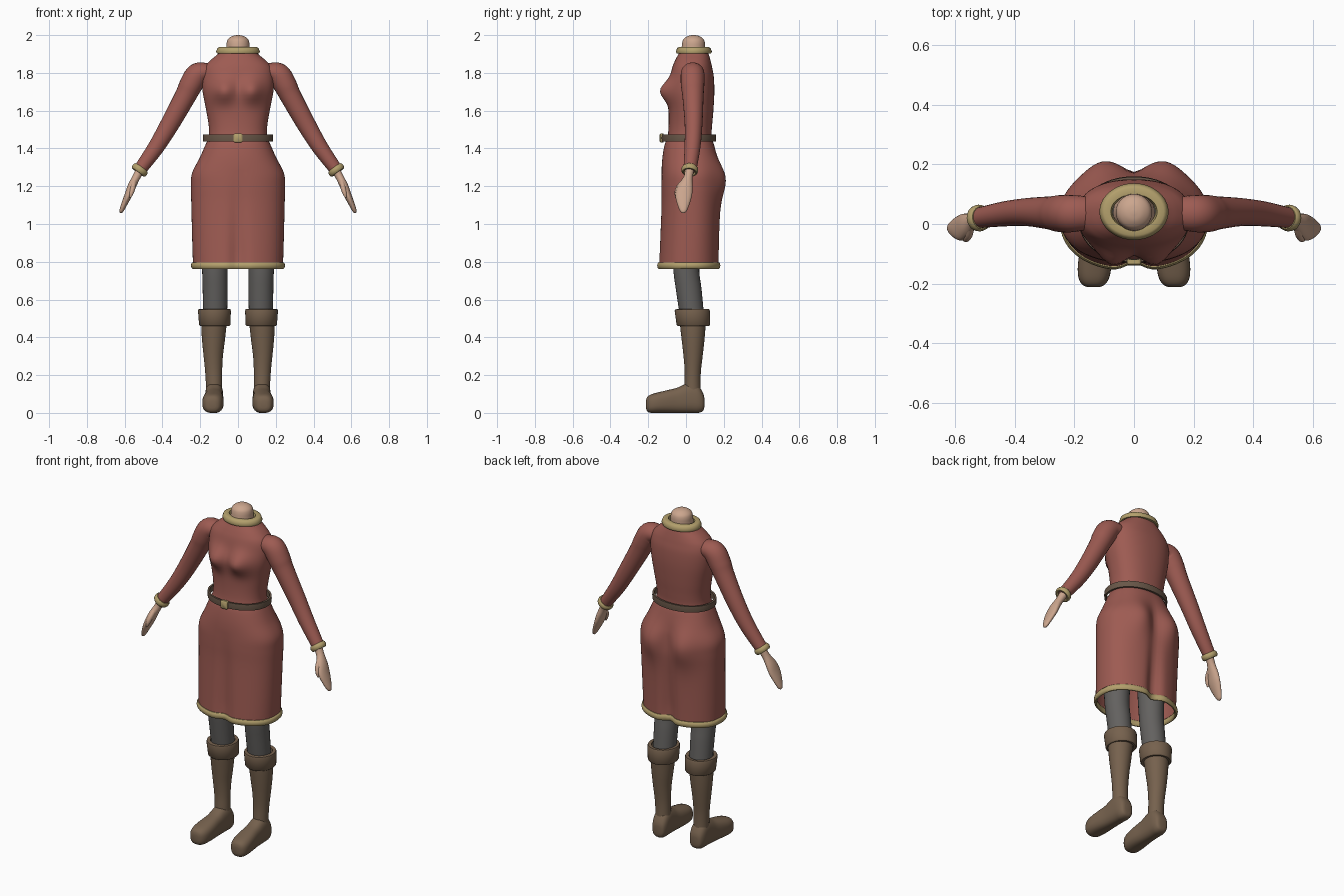
import bpy, bmesh, math
from mathutils import Vector

if "Cube" in bpy.data.objects:
    bpy.data.objects.remove(bpy.data.objects["Cube"], do_unlink=True)


def material(name, rgb):
    m = bpy.data.materials.new(name)
    m.use_nodes = True
    m.diffuse_color = (*rgb, 1)
    m.node_tree.nodes["Principled BSDF"].inputs["Base Color"].default_value = (*rgb, 1)
    return m


RED = material("red cloth", (.34, .105, .085))
GOLD = material("gold trim", (.45, .35, .15))
SKIN = material("skin", (.60, .38, .27))
BOOT = material("boot leather", (.18, .12, .075))
GREY = material("grey leggings", (.125, .12, .115))
BELT = material("belt leather", (.14, .095, .065))
Z = Vector((0, 0, 1))
Y = Vector((0, 1, 0))


def resample(rows, n):
    """Smooth interpolation (Catmull-Rom) through rows of numbers."""
    out = []
    for i in range(len(rows) - 1):
        p = [rows[max(0, min(len(rows) - 1, i + k))] for k in (-1, 0, 1, 2)]
        for j in range(n):
            t = j / n
            out.append([b + .5 * t * (c - a + t * (2*a - 5*b + 4*c - d + t * (3*(b - c) + d - a)))
                        for a, b, c, d in zip(*p)])
    return out + [list(rows[-1])]


def oval(c, u, v, e=2.0, n=40):
    """Closed superellipse loop around c with half axes u and v."""
    pts = []
    for i in range(n):
        a = 2 * math.pi * i / n
        ca, sa = math.cos(a), math.sin(a)
        pts.append(Vector(c) + u * math.copysign(abs(ca) ** (2/e), ca)
                   + v * math.copysign(abs(sa) ** (2/e), sa))
    return pts


def flat_oval(z, cx, hw, y0, y1, e=2.0, n=40):
    return oval((cx, (y0 + y1) / 2, z), Vector((hw, 0, 0)), Y * (y1 - y0) / 2, e, n)


def loft(name, rings, mat, caps=True, wrap=False, mirror=False, angle=50):
    """Skin a list of closed loops."""
    bm = bmesh.new()
    vs = [[bm.verts.new(p) for p in r] for r in rings]
    n = len(vs[0])
    for k in range(len(vs) if wrap else len(vs) - 1):
        a, b = vs[k], vs[(k + 1) % len(vs)]
        for i in range(n):
            j = (i + 1) % n
            bm.faces.new((a[i], a[j], b[j], b[i]))
    if caps and not wrap:
        bm.faces.new(vs[0])
        bm.faces.new(vs[-1])
    bmesh.ops.recalc_face_normals(bm, faces=bm.faces)
    me = bpy.data.meshes.new(name)
    bm.to_mesh(me)
    bm.free()
    me.materials.append(mat)
    ob = bpy.data.objects.new(name, me)
    bpy.context.collection.objects.link(ob)
    bpy.ops.object.select_all(action='DESELECT')
    ob.select_set(True)
    bpy.context.view_layer.objects.active = ob
    bpy.ops.object.shade_smooth_by_angle(angle=math.radians(angle))
    if mirror:
        ob.modifiers.new("mirror", 'MIRROR')
    return ob


def band(name, loop, axis, profile, mat, **kw):
    """Sweep a closed (outward, upward) profile around a loop."""
    c = sum(loop, Vector()) / len(loop)
    outs = []
    for p in loop:
        d = p - c
        outs.append((d - axis * d.dot(axis)).normalized())
    rings = [[p + o * a + axis * b for p, o in zip(loop, outs)] for a, b in profile]
    return loft(name, rings, mat, wrap=True, **kw)


def round_profile(w, h, n=10):
    return [(w * math.cos(2*math.pi*i/n), h * math.sin(2*math.pi*i/n)) for i in range(n)]


def tube(name, rows, mat, n=5, **kw):
    """Rows are x, y, z, half depth along y, half thickness."""
    rows = resample(rows, n)
    rings = []
    for i, r in enumerate(rows):
        d = Vector(rows[min(i + 1, len(rows) - 1)][:3]) - Vector(rows[max(i - 1, 0)][:3])
        v = d.cross(Y).normalized()
        u = v.cross(d).normalized()
        rings.append(oval(r[:3], u * r[3], v * r[4], n=24))
    return loft(name, rings, mat, **kw)


def bump(x, z, cx, cz, sx, sz):
    return math.exp(-((abs(x) - cx) / sx) ** 2 - ((z - cz) / sz) ** 2)


def dress_ring(row):
    """Dress cross-section with bust, hips and centre folds added."""
    z, hw, y0, y1 = row
    pts = flat_oval(z, 0, hw, y0, y1, 2.3, 96)
    mid = (y0 + y1) / 2
    drop = min(1, max(0, (1.3 - z) / .45))
    for p in pts:
        side = min(1, abs(p.y - mid) / .06)
        if p.y < mid:
            p.y -= side * .047 * bump(p.x, z, .075, 1.705, .058, .06)
            p.y += side * .025 * drop * math.exp(-(p.x / .04) ** 2)
        else:
            p.y += side * .034 * bump(p.x, z, .11, 1.24, .075, .11)
            p.y -= side * (.035 * drop + .012 * bump(p.x, z, 0, 1.25, 9, .08)) * math.exp(-(p.x / .04) ** 2)
    return pts


# Dress: height, half width, front, back
dress = [(.78, .238, -.148, .178), (.9, .242, -.142, .18), (1.1, .247, -.133, .185),
         (1.2, .249, -.132, .187), (1.27, .243, -.13, .182), (1.35, .203, -.125, .165),
         (1.42, .172, -.113, .148), (1.46, .155, -.098, .135), (1.52, .155, -.092, .138),
         (1.6, .168, -.092, .145), (1.7, .187, -.097, .15), (1.78, .19, -.083, .147),
         (1.83, .178, -.072, .138), (1.865, .148, -.058, .13), (1.9, .106, -.04, .12),
         (1.93, .078, -.025, .108)]
loft("dress", [dress_ring(r) for r in resample(dress, 5)], RED, caps=False, angle=80)
band("hem_trim", dress_ring(dress[0]), Z, round_profile(.011, .018), GOLD)

# Collar and neck
band("collar", flat_oval(1.917, 0, .092, -.03, .113), Z,
     [(-.02, -.012), (.02, -.014), (.024, -.004), (.017, .014), (.008, .02), (-.014, .018)], GOLD)
neck = [(1.88, .07, -.035, .11), (1.93, .062, -.024, .102), (1.96, .06, -.02, .1),
        (1.98, .052, -.012, .092), (1.995, .03, .01, .07), (2.0, .006, .034, .046)]
loft("neck", [flat_oval(z, 0, w, a, b) for z, w, a, b in resample(neck, 4)], SKIN)

# Belt and buckle
band("belt", flat_oval(1.455, 0, .178, -.122, .152, 2.1, 64), Z,
     [(-.005, -.018), (.006, -.018), (.008, 0), (.006, .018), (-.005, .018)], BELT)
loft("belt_buckle", [oval((0, y, 1.455), Vector((w, 0, 0)), Z * w, 5) for y, w in
                     ((-.12, .024), (-.134, .024), (-.139, .018))], GOLD)

# Sleeves, cuffs and hands
tube("sleeves", [(.12, .036, 1.795, .05, .045), (.17, .036, 1.803, .058, .05),
                 (.215, .035, 1.79, .063, .062), (.25, .035, 1.735, .062, .061),
                 (.28, .037, 1.675, .056, .056), (.36, .04, 1.53, .047, .05),
                 (.435, .034, 1.405, .042, .043), (.525, .02, 1.28, .034, .034)], RED, mirror=True, angle=80)
arm = Vector((.58, -.08, -.81)).normalized()
side = arm.cross(Y).normalized()
band("sleeve_cuffs", oval((.52, .02, 1.286), side.cross(arm) * .035, side * .036, n=28), arm,
     round_profile(.01, .017), GOLD, mirror=True)
tube("hands", [(.51, .021, 1.3, .027, .025), (.537, .012, 1.25, .023, .021),
               (.562, -.002, 1.2, .038, .022), (.58, -.012, 1.155, .044, .02),
               (.6, -.014, 1.11, .034, .016), (.617, -.014, 1.07, .018, .011),
               (.621, -.014, 1.058, .005, .004)], SKIN, mirror=True, angle=80)
tube("thumbs", [(.55, -.012, 1.225, .014, .014), (.556, -.035, 1.195, .016, .014),
                (.564, -.048, 1.165, .013, .012), (.57, -.053, 1.14, .004, .004)],
     SKIN, mirror=True, angle=80)

# Leggings: height, centre, half width, front, back
legs = [(1.15, .115, .085, -.08, .1), (.8, .122, .069, -.07, .07),
        (.65, .121, .066, -.053, .083), (.5, .121, .063, -.03, .097)]
loft("leggings", [flat_oval(*r, n=28) for r in resample(legs, 4)], GREY, mirror=True)

# Boots: shaft, folded top and foot
shaft = [(.52, .124, .07, -.035, .108), (.45, .128, .066, -.03, .103), (.38, .13, .06, -.022, .097),
         (.3, .131, .051, -.013, .088), (.22, .129, .045, -.007, .079), (.15, .127, .043, -.008, .077),
         (.08, .126, .043, -.01, .08)]
loft("boot_shafts", [flat_oval(*r, n=28) for r in resample(shaft, 4)], BOOT, mirror=True)
tilt = Vector((.02, -.08, 1)).normalized()
band("boot_tops", flat_oval(.505, .124, .075, -.045, .117), tilt,
     [(-.012, -.042), (.002, -.045), (.008, -.038), (.012, .036), (.009, .044), (-.01, .044)],
     BOOT, mirror=True)
foot = [(.097, .124, .02, .03, .08), (.09, .124, .036, .01, .105), (.065, .125, .046, 0, .145),
        (.03, .126, .048, 0, .162), (-.01, .127, .048, 0, .15), (-.05, .128, .049, 0, .132),
        (-.1, .13, .054, 0, .12), (-.15, .133, .056, 0, .108), (-.185, .135, .05, 0, .098),
        (-.205, .136, .036, .008, .085), (-.212, .136, .018, .025, .065)]
loft("boot_feet", [oval((cx, y, (a + b) / 2), Vector((w, 0, 0)), Z * (b - a) / 2, 2.6, 32)
                   for y, cx, w, a, b in resample(foot, 3)], BOOT, mirror=True, angle=60)
